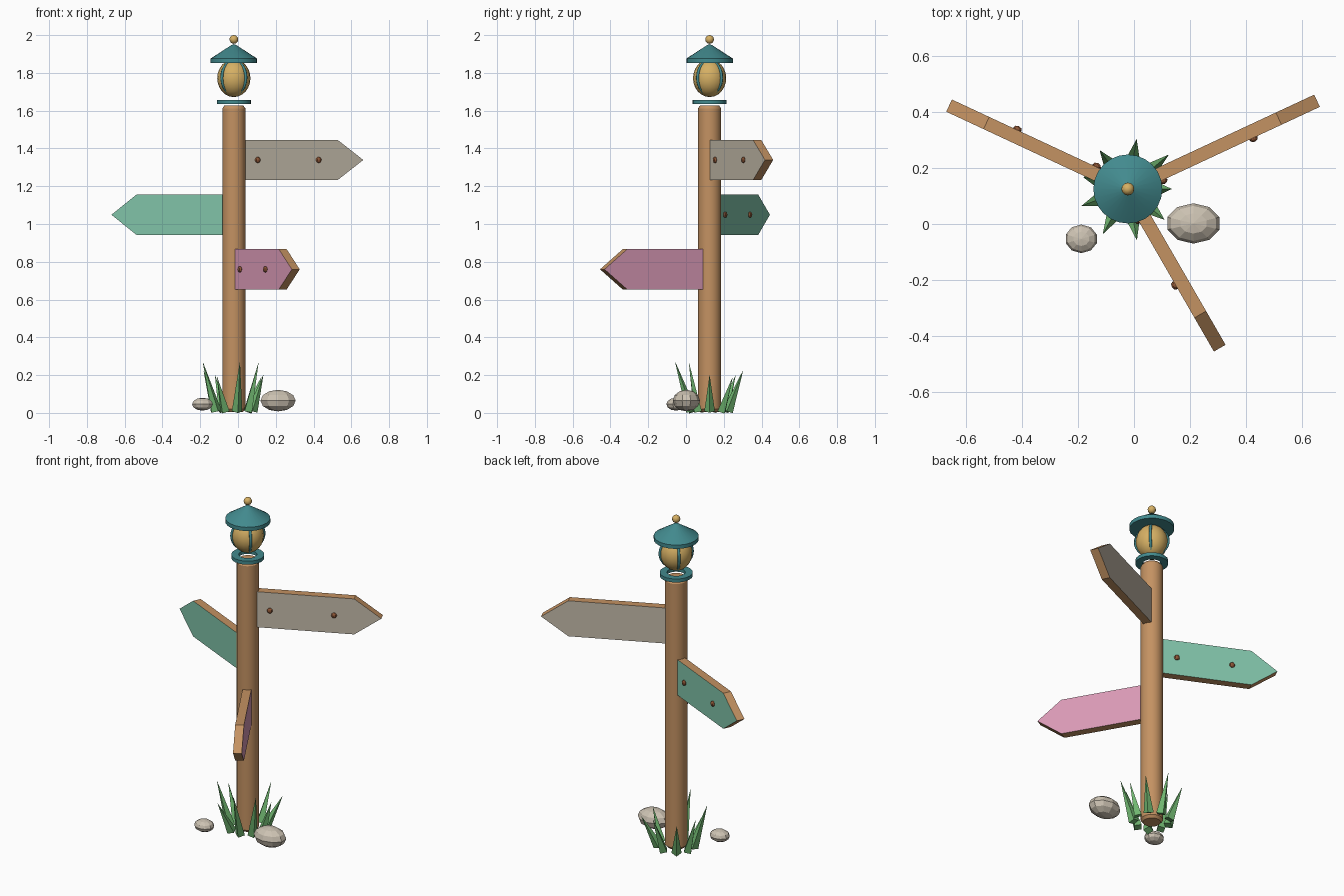
import bpy, bmesh, math
from mathutils import Vector, Matrix

if "Cube" in bpy.data.objects:
    bpy.data.objects.remove(bpy.data.objects["Cube"])

CX, CY = -0.022, 0.125          # post axis


def srgb(r, g, b):
    f = lambda c: c / 12.92 if c <= 0.04045 else ((c + 0.055) / 1.055) ** 2.4
    return tuple(f(v / 255) for v in (r, g, b)) + (1.0,)


def mat(name, *rgb):
    m = bpy.data.materials.new(name)
    m.diffuse_color = srgb(*rgb)
    m.use_nodes = True
    m.node_tree.nodes["Principled BSDF"].inputs["Base Color"].default_value = m.diffuse_color
    return m


WOOD = mat("wood", 196, 146, 98)
CREAM = mat("cream_paint", 196, 187, 170)
GREEN = mat("green_paint", 130, 197, 170)
PINK = mat("pink_paint", 218, 154, 182)
TEAL = mat("teal_metal", 66, 138, 142)
GOLD = mat("gold_glass", 214, 176, 100)
GRASS = mat("grass_green", 112, 182, 112)
STONE = mat("stone", 204, 194, 178)
NAIL = mat("nail_brown", 142, 86, 54)


def finish(name, bm, mats, smooth=None):
    bmesh.ops.recalc_face_normals(bm, faces=bm.faces)
    me = bpy.data.meshes.new(name)
    bm.to_mesh(me)
    bm.free()
    for m in mats:
        me.materials.append(m)
    ob = bpy.data.objects.new(name, me)
    bpy.context.collection.objects.link(ob)
    if smooth:
        bpy.ops.object.select_all(action='DESELECT')
        ob.select_set(True)
        bpy.context.view_layer.objects.active = ob
        bpy.ops.object.shade_smooth_by_angle(angle=math.radians(smooth))
    return ob


def lathe(name, profile, m, n=24, closed=False):
    """Spin an (r, z) profile round the post axis."""
    bm = bmesh.new()
    vs = [bm.verts.new((CX + r, CY, z)) for r, z in profile]
    pairs = list(zip(vs, vs[1:])) + ([(vs[-1], vs[0])] if closed else [])
    es = [bm.edges.new(p) for p in pairs]
    bmesh.ops.spin(bm, geom=vs + es, cent=(CX, CY, 0), axis=(0, 0, 1),
                   angle=math.tau, steps=n, use_duplicate=False)
    bmesh.ops.remove_doubles(bm, verts=bm.verts, dist=1e-5)
    return finish(name, bm, [m], 30)


def ball(name, c, s, m, u, v, smooth=None, rot=0):
    bm = bmesh.new()
    M = Matrix.Translation(c) @ Matrix.Rotation(rot, 4, 'Z') @ Matrix.Diagonal((*s, 1))
    bmesh.ops.create_uvsphere(bm, u_segments=u, v_segments=v, radius=1, matrix=M)
    return finish(name, bm, [m], smooth)


def sign(name, deg, z, start, neck, tip, nails, paint):
    """Pointed board running out radially; painted faces, bare wood edges."""
    a, h, t = math.radians(deg), 0.107, 0.024
    M = Matrix.Translation((CX, CY, z)) @ Matrix.Rotation(a, 4, 'Z')
    bm = bmesh.new()
    outline = [(start, -h), (neck, -h), (tip, 0), (neck, h), (start, h)]
    f = bm.faces.new([bm.verts.new((x, -t, y)) for x, y in outline])
    ext = bmesh.ops.extrude_face_region(bm, geom=[f])
    bmesh.ops.translate(bm, vec=(0, 2 * t, 0),
                        verts=[g for g in ext["geom"] if isinstance(g, bmesh.types.BMVert)])
    bm.normal_update()
    for f in bm.faces:
        f.material_index = 1 if abs(f.normal.y) > 0.9 else 0
    bm.transform(M)
    finish(name, bm, [WOOD, paint])
    for i, s in enumerate(nails):
        ball(f"{name}_nail_{i + 1}", M @ Vector((s, -t - 0.003, 0)),
             (0.016, 0.012, 0.016), NAIL, 8, 6, rot=a)


# Post with rounded-off ends
lathe("post", [(0, 0.005), (0.048, 0.005), (0.061, 0.02), (0.061, 1.612),
               (0.05, 1.628), (0, 1.628)], WOOD)

# Sign boards
sign("upper_sign", 25, 1.339, 0.053, 0.594, 0.745, (0.127, 0.483), CREAM)
sign("middle_sign", 155, 1.049, 0.053, 0.557, 0.704, (0.135, 0.447), GREEN)
sign("lower_sign", -60, 0.76, 0.053, 0.517, 0.656, (0.112, 0.382), PINK)

# Lantern: collar ring, globe, cage hoops, cap, finial
lathe("lantern_collar", [(0.05, 1.635), (0.09, 1.635), (0.09, 1.656), (0.05, 1.656)],
      TEAL, closed=True)
ball("lantern_globe", (CX, CY, 1.772), (0.088, 0.088, 0.1), GOLD, 20, 12, 30)
for i, deg in enumerate((45, 135)):
    bpy.ops.mesh.primitive_torus_add(
        major_radius=0.09, minor_radius=0.008, major_segments=32, minor_segments=6,
        location=(CX, CY, 1.775), rotation=(math.pi / 2, 0, math.radians(deg)))
    hoop = bpy.context.object
    hoop.name = f"lantern_hoop_{i + 1}"
    hoop.data.materials.append(TEAL)
    bpy.ops.object.shade_smooth_by_angle(angle=math.radians(65))
lathe("lantern_cap", [(0, 1.853), (0.123, 1.853), (0.123, 1.876), (0.118, 1.879),
                      (0.015, 1.946), (0, 1.952)], TEAL)
ball("finial", (CX, CY, 1.977), (0.023, 0.023, 0.023), GOLD, 12, 8, 30)

# Grass blades: (direction, reach, height)
blades = [(0, .156, .2), (40, .19, .19), (80, .18, .225), (126, .17, .2), (165, .165, .22),
          (200, .175, .27), (241, .183, .19), (280, .185, .27), (320, .17, .265)]
for i, (deg, reach, top) in enumerate(blades):
    out = Vector((math.cos(math.radians(deg)), math.sin(math.radians(deg)), 0))
    base = Vector((CX, CY, 0.009)) + out * 0.098
    tip = Vector((CX, CY, top)) + out * reach
    d = tip - base
    M = Matrix.Translation((base + tip) / 2) @ d.to_track_quat('Z', 'Y').to_matrix().to_4x4()
    bm = bmesh.new()
    bmesh.ops.create_cone(bm, cap_ends=True, segments=4, radius1=0.028, radius2=0.0005,
                          depth=d.length, matrix=M)
    finish(f"grass_blade_{i + 1}", bm, [GRASS])

# Stones
ball("large_stone", (0.212, 0.002, 0.065), (0.098, 0.072, 0.057), STONE, 10, 6)
ball("small_stone", (-0.188, -0.053, 0.046), (0.058, 0.051, 0.034), STONE, 10, 6)
